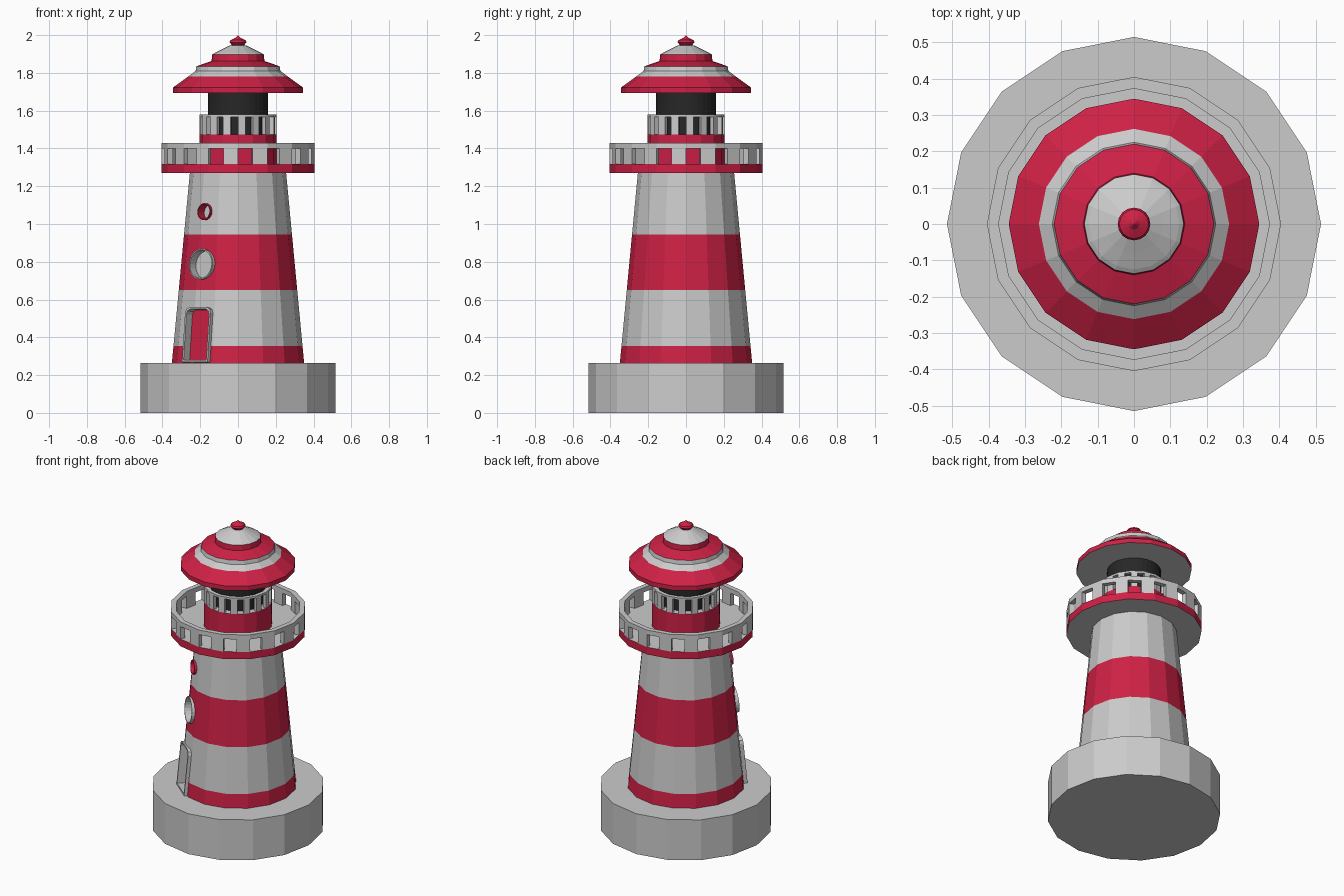
import bpy, bmesh
from math import sin, cos, pi, radians, atan2
from mathutils import Vector, Matrix

if "Cube" in bpy.data.objects:
    bpy.data.objects.remove(bpy.data.objects["Cube"])

N = 16


def material(name, rgb):
    m = bpy.data.materials.new(name)
    m.diffuse_color = (*rgb, 1)
    m.use_nodes = True
    m.node_tree.nodes["Principled BSDF"].inputs["Base Color"].default_value = m.diffuse_color
    return m


GREY = material("grey", (0.8, 0.8, 0.8))
RED = material("red", (0.62, 0.015, 0.06))
BLACK = material("black", (0.02, 0.02, 0.02))


def finish(name, bm, mats):
    bmesh.ops.recalc_face_normals(bm, faces=bm.faces[:])
    me = bpy.data.meshes.new(name)
    bm.to_mesh(me)
    bm.free()
    for m in mats:
        me.materials.append(m)
    ob = bpy.data.objects.new(name, me)
    bpy.context.collection.objects.link(ob)
    return ob


def lathe(name, profile, colours, n=N):
    """Faceted solid of revolution; one colour per profile segment, caps match the first and last."""
    mats = list(dict.fromkeys(colours))
    bm = bmesh.new()
    rings = []
    for r, z in profile:
        if r == 0:
            rings.append([bm.verts.new((0, 0, z))] * n)
        else:
            rings.append([bm.verts.new((r * cos(2 * pi * k / n), r * sin(2 * pi * k / n), z))
                          for k in range(n)])
    for lo, hi, c in zip(rings, rings[1:], colours):
        for k in range(n):
            j = (k + 1) % n
            quad = list(dict.fromkeys((lo[k], lo[j], hi[j], hi[k])))
            bm.faces.new(quad).material_index = mats.index(c)
    for ring, c in ((rings[0], colours[0]), (rings[-1], colours[-1])):
        if ring[0] is not ring[1]:
            bm.faces.new(ring).material_index = mats.index(c)
    return finish(name, bm, mats)


def railing(name, r_out, r_in, z0, z1, z2, post):
    """Posts fill the given part of each side from z0 to z1, a full rail runs from z1 to z2."""
    bm = bmesh.new()

    def block(k, t0, t1, lo, hi):
        a, b = (Vector((cos(2 * pi * i / N), sin(2 * pi * i / N), 0)) for i in (k, k + 1))
        plan = [a.lerp(b, t) * r for r, t in ((r_out, t0), (r_out, t1), (r_in, t1), (r_in, t0))]
        low, high = ([bm.verts.new((p.x, p.y, z)) for p in plan] for z in (lo, hi))
        bm.faces.new(low)
        bm.faces.new(high)
        for i in range(4):
            j = (i + 1) % 4
            bm.faces.new((low[i], low[j], high[j], high[i]))

    for k in range(N):
        block(k, *post, z0, z1)
        block(k, 0, 1, z1, z2)
    return finish(name, bm, [])


# Base and striped tower
lathe("base", [(0.515, 0), (0.515, 0.265)], [GREY])
SLOPE = (0.35 - 0.254) / (1.28 - 0.265)


def tower_r(z):
    return 0.35 - SLOPE * (z - 0.265)


tower = lathe("tower", [(tower_r(z), z) for z in (0.262, 0.355, 0.65, 0.945, 1.28)],
              [RED, GREY, RED, GREY])

# Gallery: grey floor with red rim, and its railing
lathe("gallery_floor", [(0, 1.27), (0.405, 1.27), (0.405, 1.318), (0, 1.318)], [GREY, RED, GREY])
railing("gallery_railing", 0.405, 0.373, 1.318, 1.40, 1.43, (0.5, 1))

# Lantern room
lathe("lantern_base", [(0.205, 1.318), (0.205, 1.475), (0, 1.475)], [RED, GREY])
railing("lantern_railing", 0.205, 0.18, 1.475, 1.567, 1.58, (0, 0.5))
lathe("lantern", [(0.16, 1.475), (0.16, 1.70)], [BLACK], 32)

# Tiered roof and finial
lathe("roof",
      [(0, 1.693), (0.345, 1.693), (0.345, 1.722), (0.262, 1.782), (0.225, 1.81), (0.22, 1.835),
       (0.14, 1.863), (0.137, 1.897), (0.125, 1.905), (0.08, 1.927), (0.045, 1.945), (0, 1.95)],
      [GREY, RED, RED, GREY, GREY, RED, RED, GREY, GREY, GREY, GREY])
lathe("finial", [(0.03, 1.945), (0.045, 1.962), (0.04, 1.973), (0.015, 1.985), (0, 2.0)], [RED] * 4)

# Door and round windows: recessed panels in slightly raised frames
TURN, TILT = radians(40), atan2(SLOPE, 1)


def wall_matrix(z):
    n = Vector((-sin(TURN) * cos(TILT), -cos(TURN) * cos(TILT), sin(TILT)))
    u = Vector((cos(TURN), -sin(TURN), 0))
    r = tower_r(z) * 0.99
    m = Matrix((u, n.cross(u), n)).transposed().to_4x4()
    m.translation = (-sin(TURN) * r, -cos(TURN) * r, z)
    return m


def prism(name, outline, d0, d1, z, mats, hole=None):
    bm = bmesh.new()
    loops = [[[bm.verts.new((x, y, d)) for x, y in o] for d in (d0, d1)]
             for o in ([outline, hole] if hole else [outline])]
    count = len(outline)
    for i in range(count):
        j = (i + 1) % count
        for lo, hi in loops:
            bm.faces.new((lo[i], lo[j], hi[j], hi[i]))
        if hole:
            for a, b in zip(*loops):
                bm.faces.new((a[i], a[j], b[j], b[i]))
    if not hole:
        for loop in loops[0]:
            bm.faces.new(loop)
    bm.transform(wall_matrix(z))
    return finish(name, bm, mats)


def opening(name, outline, z, frame_mat, panel_mat, wall):
    xs, ys = zip(*outline)
    cy = (min(ys) + max(ys)) / 2
    sx, sy = 1 - wall / max(xs), 1 - 2 * wall / (max(ys) - min(ys))

    def shrink(f):
        return [(x * (1 - f * (1 - sx)), cy + (y - cy) * (1 - f * (1 - sy))) for x, y in outline]

    cutter = prism(name + "_cutter", shrink(0.4), -0.065, 0.08, z, [])
    cutter.hide_render = True
    cutter.hide_set(True)
    mod = tower.modifiers.new(name, "BOOLEAN")
    mod.operation = "DIFFERENCE"
    mod.object = cutter
    prism(name + "_frame", outline, -0.06, 0.01, z, [frame_mat], shrink(1))
    prism(name + "_panel", shrink(0.8), -0.06, -0.04, z, [panel_mat])


def circle(r, n=24):
    return [(r * cos(2 * pi * k / n), r * sin(2 * pi * k / n)) for k in range(n)]


door = [(-0.088, 0.002), (0.088, 0.002), (0.088, 0.265), (0.081, 0.284), (0.062, 0.294),
        (-0.062, 0.294), (-0.081, 0.284), (-0.088, 0.265)]
opening("door", door, 0.266, GREY, RED, 0.01)
opening("large_window", circle(0.082), 0.787, GREY, GREY, 0.007)
opening("small_window", circle(0.045), 1.065, RED, GREY, 0.006)
